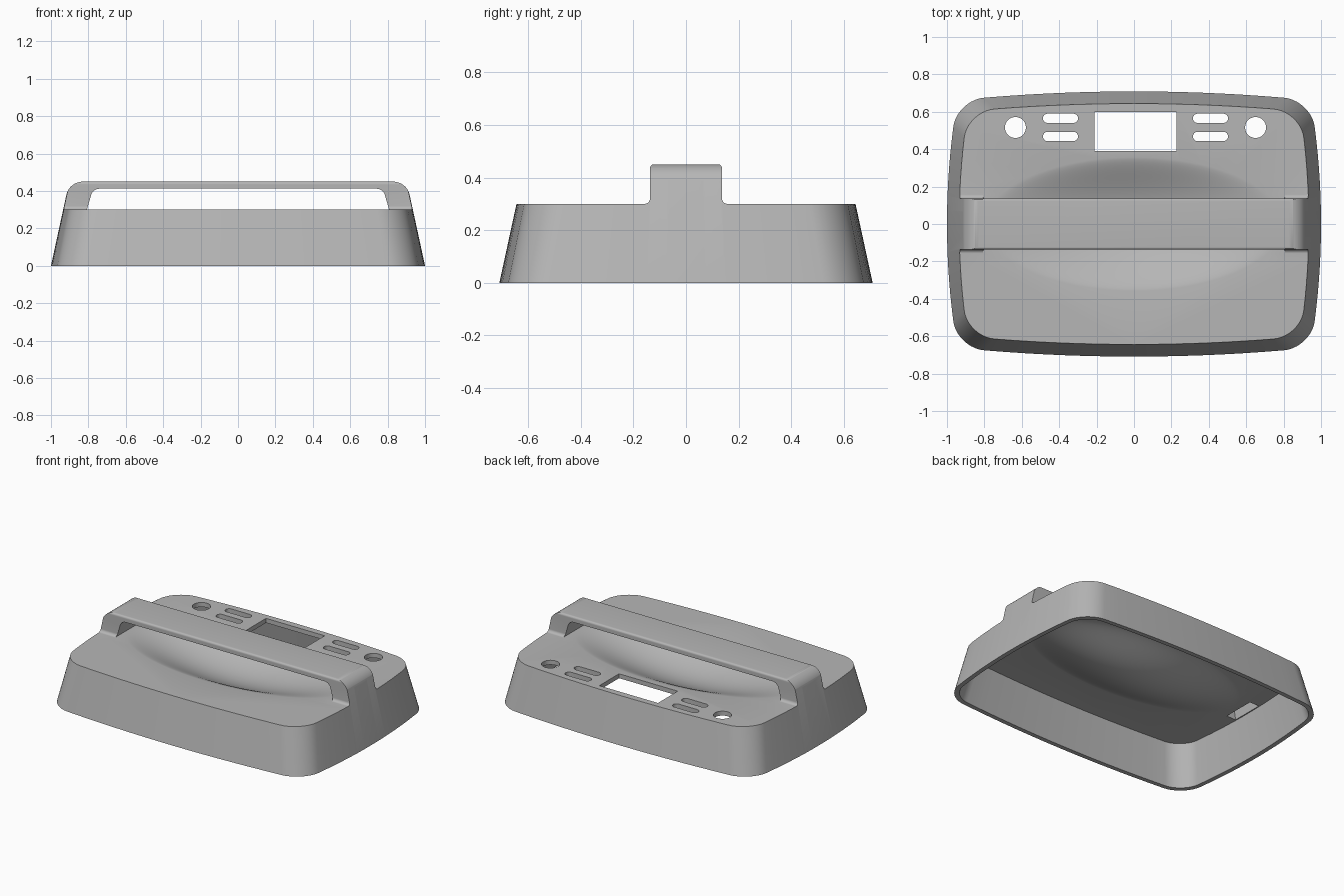
import bpy, bmesh, math

cube = bpy.data.objects.get("Cube")
if cube:
    bpy.data.objects.remove(cube, do_unlink=True)

grey = bpy.data.materials.new("plain grey")
grey.use_nodes = True
COLOUR = (0.47, 0.47, 0.47, 1)
grey.diffuse_color = COLOUR
grey.node_tree.nodes["Principled BSDF"].inputs["Base Color"].default_value = COLOUR

TOP, WALL = 0.30, 0.03


def loft(name, rings):
    """Closed solid through rings with equal point counts."""
    bm = bmesh.new()
    loops = [[bm.verts.new(p) for p in ring] for ring in rings]
    for a, b in zip(loops, loops[1:]):
        for i in range(len(a)):
            j = (i + 1) % len(a)
            bm.faces.new((a[i], a[j], b[j], b[i]))
    bm.faces.new(loops[0][::-1])
    bm.faces.new(loops[-1])
    bmesh.ops.recalc_face_normals(bm, faces=bm.faces)
    mesh = bpy.data.meshes.new(name)
    bm.to_mesh(mesh)
    bm.free()
    mesh.materials.append(grey)
    obj = bpy.data.objects.new(name, mesh)
    bpy.context.collection.objects.link(obj)
    return obj


def prism(name, pts, axis, lo, hi):
    """Extrude a 2D profile along the chosen axis."""
    def place(p, t):
        q = list(p)
        q.insert("xyz".index(axis), t)
        return q
    return loft(name, [[place(p, t) for p in pts] for t in (lo, hi)])


def arc(cx, cy, r, start, end, n=8):
    angles = [math.radians(start + (end - start) * i / n) for i in range(n + 1)]
    return [(cx + r * math.cos(a), cy + r * math.sin(a)) for a in angles]


def mirrored(half):
    """Complete a profile that is symmetric about its first axis."""
    return half + [(-u, v) for u, v in reversed(half)]


def apply_boolean(obj, cutter, operation="DIFFERENCE"):
    mod = obj.modifiers.new("boolean", "BOOLEAN")
    mod.operation, mod.object, mod.solver = operation, cutter, "EXACT"
    bpy.context.view_layer.objects.active = obj
    bpy.ops.object.modifier_apply(modifier=mod.name)
    bpy.data.objects.remove(cutter, do_unlink=True)


def outline(z, inset=0.0):
    """Rounded rectangle with bowed sides, shrinking with height."""
    d = 0.217 * z + inset
    a, b, r = 1 - d, 0.709 - d, 0.15 - inset / 2
    corners = [(1, 1, 0), (-1, 1, 90), (-1, -1, 180), (1, -1, 270)]
    base = []
    for sx, sy, start in corners:
        base += arc(sx * (a - r), sy * (b - r), r, start, start + 90, 10)
    pts = []
    for i, p in enumerate(base):
        q = base[(i + 1) % len(base)]
        steps = 14 if math.dist(p, q) > 0.2 else 1
        pts += [(p[0] + (q[0] - p[0]) * k / steps, p[1] + (q[1] - p[1]) * k / steps)
                for k in range(steps)]
    return [(x * (1 - 0.11 * y * y / a), y * (1 - 0.047 * x * x / b), z) for x, y in pts]


def dish(name, base, top):
    """Shallow oval bowl hanging below the base height."""
    rings = []
    for i in range(1, 25):
        s = i / 24
        z = base - 0.12 * (1 - s * s) ** 1.5
        rings.append([(0.8 * s * math.cos(t), 0.36 * s * math.sin(t), z)
                      for t in (math.tau * k / 80 for k in range(80))])
    rings.append([(x, y, top) for x, y, z in rings[-1]])
    return loft(name, rings)


# Tapered block, trimmed to the deck and the raised handle
body = loft("housing", [outline(0), outline(0.47)])
side = [(0.9, -0.1), (0.9, TOP)] + arc(0.157, TOP + 0.02, 0.02, 270, 180) \
    + arc(0.122, 0.435, 0.015, 0, 90)
apply_boolean(body, prism("side_trim", mirrored(side), "x", -1.2, 1.2), "INTERSECT")
front = [(1.2, -0.1), (1.2, 0.38)] + arc(0.83, 0.36, 0.09, 14, 90, 12)
apply_boolean(body, prism("front_trim", mirrored(front), "y", -1, 1), "INTERSECT")

# Opening under the handle and the hand recess
gap = [(0.808, TOP)] + arc(0.742, 0.367, 0.045, 10, 90, 10)
apply_boolean(body, prism("handle_gap", mirrored(gap), "y", -0.2, 0.2))
apply_boolean(body, dish("hand_recess", TOP + 0.0005, TOP + 0.03))

# Hollow underside that follows the recess
cavity = loft("cavity", [outline(-0.02, WALL), outline(TOP - WALL, WALL)])
apply_boolean(cavity, dish("recess_underside", TOP - WALL + 0.0005, TOP))
apply_boolean(body, cavity)

# Hollow handle legs
for s in (-1, 1):
    leg = [(0.836, 0.25), (0.907, 0.25), (0.885, 0.385), (0.86, 0.415), (0.815, 0.415), (0.818, 0.37)]
    apply_boolean(body, prism("leg_hollow", [(s * x, z) for x, z in leg], "y", -0.11, 0.11))

# Display window, round holes and slots through the deck
MID = 0.008
window = [(MID - 0.219, 0.39), (MID + 0.219, 0.39), (MID + 0.219, 0.6), (MID - 0.219, 0.6)]
openings = [window]
for s in (-1, 1):
    openings.append(arc(MID + s * 0.642, 0.516, 0.056, 0, 351, 39))
    for y in (0.468, 0.565):
        cx = MID + s * 0.401
        openings.append(arc(cx + 0.069, y, 0.025, -90, 90) + arc(cx - 0.069, y, 0.025, 90, 270))
for pts in openings:
    apply_boolean(body, prism("opening", pts, "z", 0.2, 0.35))

# Smooth shading with crisp edges
bpy.ops.object.select_all(action="DESELECT")
body.select_set(True)
bpy.context.view_layer.objects.active = body
bpy.ops.object.shade_smooth_by_angle(angle=math.radians(30))
